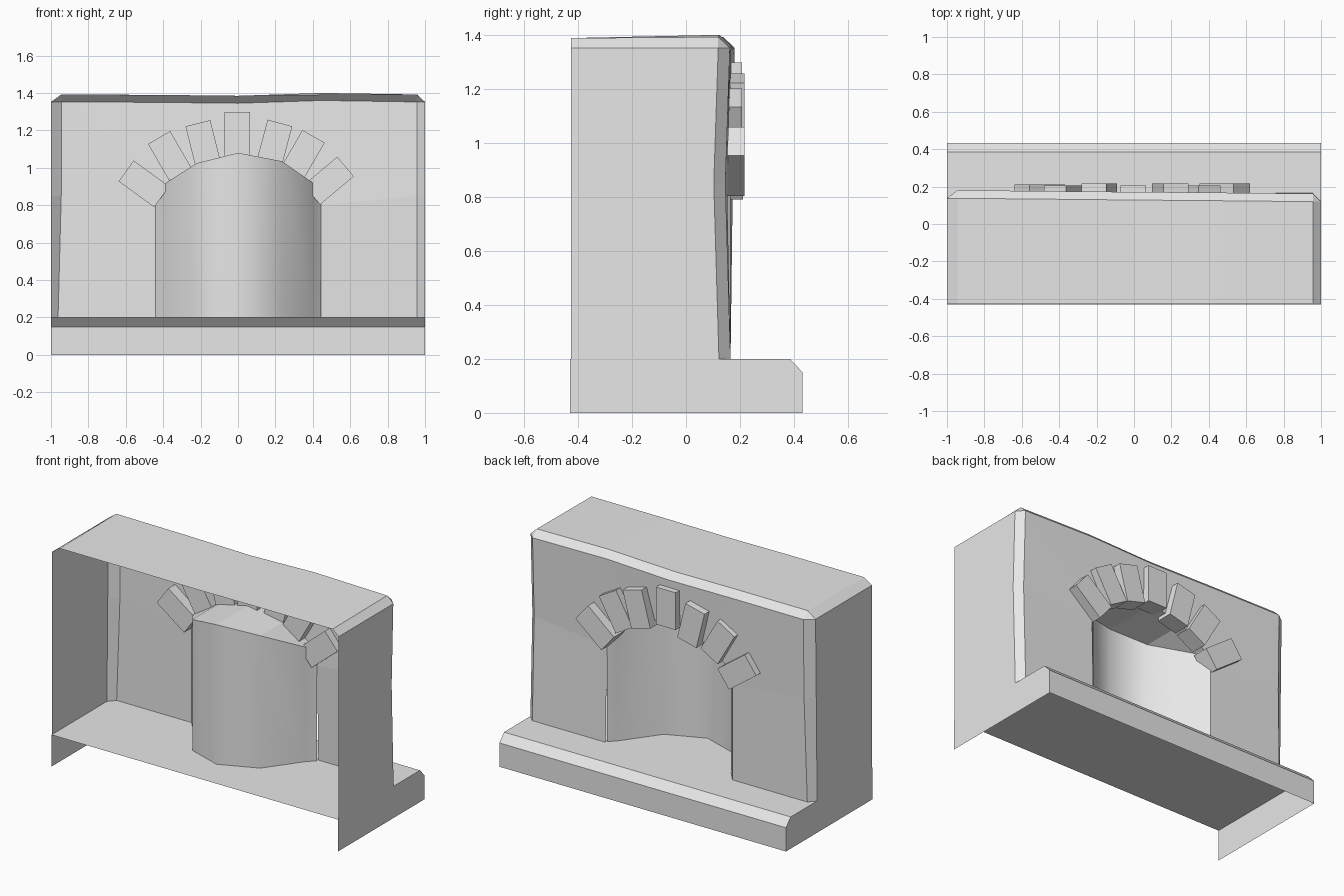
import bpy, bmesh, math
from mathutils import Matrix

cube = bpy.data.objects.get("Cube")
if cube:
    bpy.data.objects.remove(cube, do_unlink=True)

stone = bpy.data.materials.new("pale_grey_stone")
stone.use_nodes = True
stone.diffuse_color = (0.8, 0.8, 0.8, 1)
stone.node_tree.nodes["Principled BSDF"].inputs["Base Color"].default_value = (0.8, 0.8, 0.8, 1)

FLOOR, BACK, BEVEL = 0.2, -0.43, 0.043


def finish(name, bm, smooth=False):
    bmesh.ops.remove_doubles(bm, verts=bm.verts, dist=0.0005)
    for f in bm.faces:
        f.smooth = smooth
    mesh = bpy.data.meshes.new(name)
    bm.to_mesh(mesh)
    bm.free()
    mesh.materials.append(stone)
    obj = bpy.data.objects.new(name, mesh)
    bpy.context.collection.objects.link(obj)
    return obj


def strip(bm, a, b):
    """Faces between two rows of points; repeated points give triangles."""
    for i in range(len(a) - 1):
        pts = []
        for p in (a[i], a[i + 1], b[i + 1], b[i]):
            if p not in pts:
                pts.append(p)
        if len(pts) > 2:
            bm.faces.new([bm.verts.new(p) for p in pts])


def wall_y(x, z):
    """Slightly worn and twisted front surface of the wall."""
    lean = 0.008 * (1 - x) * (z - FLOOR) / 1.15
    dip = 0.01 * (1 + x) * max(0, 1 - ((z - 0.8) / 0.6) ** 2)
    return 0.165 + lean - dip


def on_wall(x, z):
    return (x, wall_y(x, z), z)


# base: open-bottomed step with a chamfered edge
profile = [(BACK, FLOOR), (0.385, FLOOR), (0.432, 0.15), (0.432, 0)]
bm = bmesh.new()
strip(bm, [(1, y, z) for y, z in profile], [(-1, y, z) for y, z in profile])
end = profile + [(BACK, 0)]
bm.faces.new([bm.verts.new((-1, y, z)) for y, z in end])
bm.faces.new([bm.verts.new((1, y, z)) for y, z in reversed(end)])
finish("base_step", bm)

# wall: face around the arch, chamfer ring, then the open-backed shell
arch = [(-0.44, 0.8), (-0.385, 0.92), (-0.22, 1.025), (0, 1.08),
        (0.235, 1.035), (0.4, 0.92), (0.445, 0.8)]
opening = [on_wall(-0.44, FLOOR)] + [on_wall(*p) for p in arch] + [on_wall(0.445, FLOOR)]
left = [on_wall(-0.962, FLOOR), on_wall(-0.945, 0.85)]
top = [on_wall(*p) for p in ((-0.945, 1.352), (-0.45, 1.35), (0, 1.345), (0.45, 1.36), (0.957, 1.352))]
right = [on_wall(0.957, 0.85), on_wall(0.957, FLOOR)]


def side_rim(p):
    return (math.copysign(1, p[0]), p[1] - BEVEL, p[2])


def top_rim(p):
    return (p[0], p[1] - BEVEL, p[2] + 0.04)


outline = left + top + right
corners = left + [top[0]] + top + [top[-1]] + right
rim = [side_rim(p) for p in left + top[:1]] + [top_rim(p) for p in top] \
    + [side_rim(p) for p in top[-1:] + right]
shell_back = [(p[0], BACK + 0.005, min(p[2], 1.388)) for p in rim]
bm = bmesh.new()
strip(bm, outline, opening)
strip(bm, rim, corners)
strip(bm, shell_back, rim)
finish("wall", bm)

# niche: curved back wall and the arch underside
depth = [wall_y(-0.44, 0.8), 0.10, -0.14, -0.215, -0.115, 0.11, wall_y(0.445, 0.8)]
crown = [(x, y, z) for (x, z), y in zip(arch, depth)]
foot = [(x, y, FLOOR) for x, y, z in crown]
bm = bmesh.new()
strip(bm, crown, foot)
finish("niche_wall", bm, smooth=True)
bm = bmesh.new()
strip(bm, [on_wall(*p) for p in arch], crown)
finish("niche_ceiling", bm)

# arch stones: x, z, lean in degrees, front y
stones = [(-0.503, 0.914, -54, 0.212), (-0.363, 1.06, -30, 0.205),
          (-0.186, 1.124, -14, 0.217), (-0.004, 1.18, 0, 0.207),
          (0.194, 1.126, 15, 0.217), (0.345, 1.066, 30, 0.207),
          (0.485, 0.931, 50, 0.217)]
for i, (x, z, lean, front) in enumerate(stones):
    bm = bmesh.new()
    bmesh.ops.create_cube(bm, size=1)
    bm.transform(Matrix.Translation((x, front - 0.055, z))
                 @ Matrix.Rotation(math.radians(lean), 4, 'Y')
                 @ Matrix.Diagonal((0.137, 0.11, 0.235, 1)))
    finish(f"arch_stone_{i + 1}", bm)
